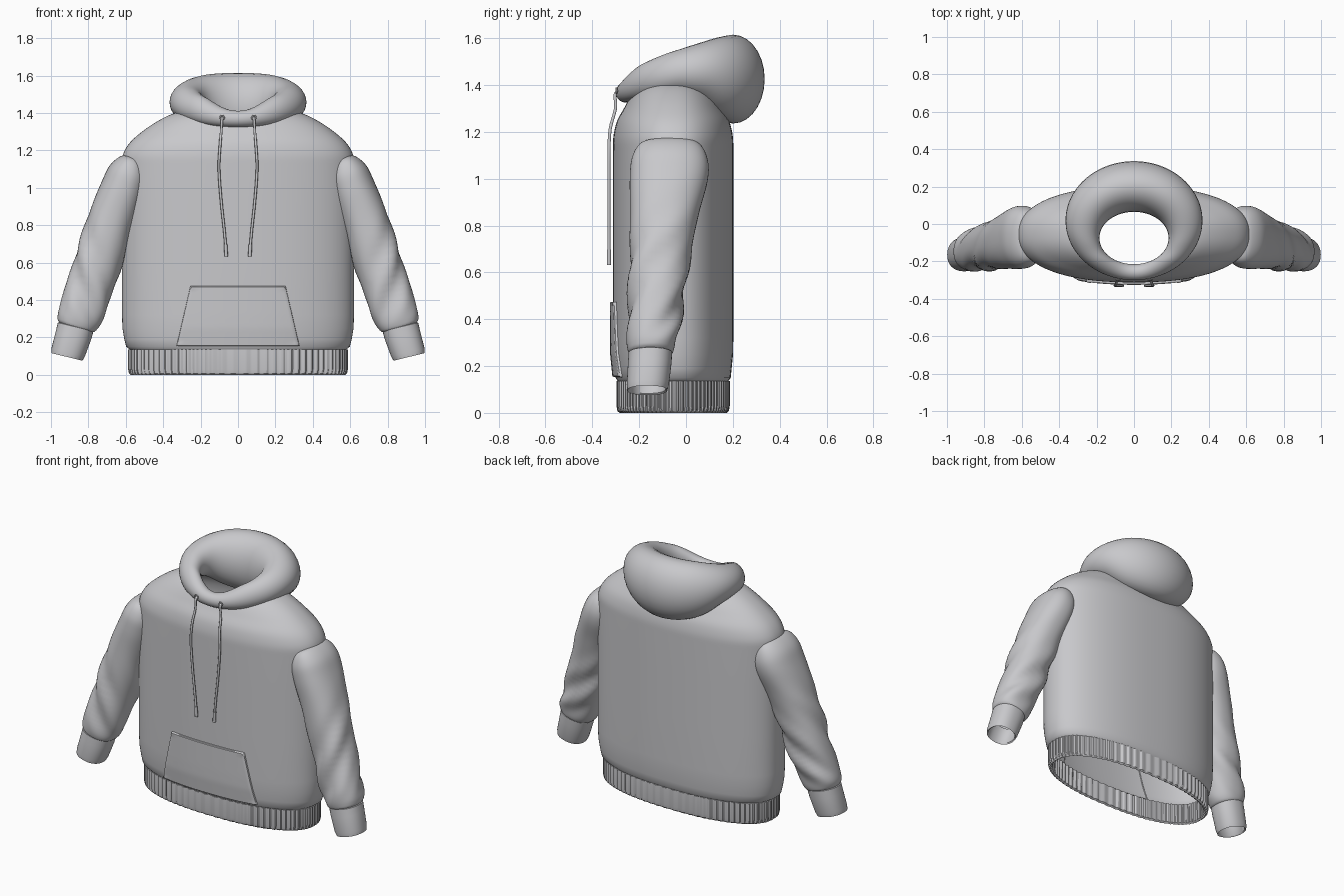
import bpy, bmesh, math
from math import sin, cos, pi
from mathutils import Vector

cube = bpy.data.objects.get("Cube")
if cube:
    bpy.data.objects.remove(cube, do_unlink=True)

fabric = bpy.data.materials.new("light_grey_fabric")
fabric.use_nodes = True
GREY = (0.58, 0.58, 0.6, 1)
fabric.diffuse_color = GREY
fabric.node_tree.nodes["Principled BSDF"].inputs["Base Color"].default_value = GREY

CY = -0.055   # depth centre of the torso
N = 2.3       # squareness of the torso section


def loft(name, rings, wrap=True, close=False, caps=False, angle=40):
    """Skin a list of point rings into one smooth object."""
    bm = bmesh.new()
    rows = [[bm.verts.new(p) for p in ring] for ring in rings]
    n = len(rows[0])
    pairs = list(zip(rows, rows[1:] + rows[:1])) if close else list(zip(rows, rows[1:]))
    for a, b in pairs:
        for i in range(n if wrap else n - 1):
            j = (i + 1) % n
            bm.faces.new((a[i], a[j], b[j], b[i]))
    if caps:
        bm.faces.new(rows[0])
        bm.faces.new(rows[-1])
    bmesh.ops.recalc_face_normals(bm, faces=bm.faces)
    mesh = bpy.data.meshes.new(name)
    bm.to_mesh(mesh)
    bm.free()
    mesh.materials.append(fabric)
    obj = bpy.data.objects.new(name, mesh)
    bpy.context.collection.objects.link(obj)
    bpy.ops.object.select_all(action="DESELECT")
    obj.select_set(True)
    bpy.context.view_layer.objects.active = obj
    bpy.ops.object.shade_smooth_by_angle(angle=math.radians(angle))
    return obj


def spline(rows, steps):
    """Catmull-Rom through rows of numbers."""
    out = []
    for k in range(len(rows) - 1):
        p = [Vector(rows[min(max(k + d, 0), len(rows) - 1)]) for d in (-1, 0, 1, 2)]
        for s in range(steps):
            t = s / steps
            out.append(p[1] + 0.5 * t * (p[2] - p[0]
                       + t * (2 * p[0] - 5 * p[1] + 4 * p[2] - p[3]
                              + t * (3 * (p[1] - p[2]) + p[3] - p[0]))))
    return out + [Vector(rows[-1])]


def lerp(x, pts):
    for (a, va), (b, vb) in zip(pts, pts[1:]):
        if x <= b:
            return va + (vb - va) * max(0, (x - a) / (b - a))
    return pts[-1][1]


def oval(t, n):
    c, s = cos(t), sin(t)
    return (math.copysign(abs(c) ** (2 / n), c), math.copysign(abs(s) ** (2 / n), s))


def torso_ring(hx, hy, z, drop=0, count=96, rib=0):
    ring = []
    for i in range(count):
        t = 2 * pi * i / count
        x, y = oval(t, N)
        r = rib if i % 4 < 2 else 0
        ring.append((x * (hx - r), CY + y * (hy - r), z - drop * sin(t) ** 2))
    return ring


# Torso: half width, half depth, height, front and back dip
lower = [(0.578, 0.236, 0.135), (0.598, 0.246, 0.15), (0.608, 0.25, 0.19),
         (0.618, 0.256, 0.25), (0.62, 0.257, 0.32)]
shoulders = [(0.62, 0.257, 1.12, 0), (0.614, 0.255, 1.18, 0), (0.575, 0.24, 1.245, 0),
             (0.5, 0.21, 1.31, 0.01), (0.42, 0.196, 1.362, 0.035),
             (0.35, 0.188, 1.395, 0.052), (0.28, 0.182, 1.412, 0.055)]
rings = [torso_ring(*r) for r in lower]
rings += [torso_ring(0.62, 0.257, z) for z in (0.6, 0.9)]
rings += [torso_ring(*r) for r in spline(shoulders, 4)]
loft("torso", rings)

# Ribbed hem band, outer wall then inner wall
hem = [(0.57, 0.228, 0.138, 0), (0.588, 0.242, 0.136, 0.006), (0.588, 0.242, 0.03, 0.006),
       (0.583, 0.238, 0.008, 0.006), (0.573, 0.229, 0, 0.004), (0.562, 0.22, 0.008, 0.006),
       (0.56, 0.218, 0.136, 0.006), (0.57, 0.228, 0.138, 0)]
loft("ribbed_hem", [torso_ring(hx, hy, z, 0, 320, rib) for hx, hy, z, rib in hem], angle=25)

# Hood: a tilted roll, slim at the front and full at the back
TOP = [(-1, 1.41), (-0.9, 1.447), (-0.74, 1.485), (-0.3, 1.53), (0.13, 1.56), (0.78, 1.605), (1, 1.615)]
BOTTOM = [(-1, 1.325), (-0.6, 1.35), (-0.1, 1.37), (0.3, 1.345), (0.7, 1.275), (1, 1.235)]
heights = []
COUNT = 96
for i in range(COUNT):
    s = sin(2 * pi * i / COUNT)
    heights.append((lerp(s, TOP), lerp(s, BOTTOM)))
for _ in range(4):   # soften the height changes
    heights = [tuple((heights[i - 1][k] + 2 * heights[i][k] + heights[(i + 1) % COUNT][k]) / 4
                     for k in (0, 1)) for i in range(COUNT)]
rings = []
for i, (top, bottom) in enumerate(heights):
    t = 2 * pi * i / COUNT
    outer = Vector((0.366 * cos(t), 0.018 + 0.318 * sin(t)))
    inner = Vector((0.185 * cos(t), -0.075 + 0.14 * sin(t)))
    ring = []
    for k in range(28):
        a = 2 * pi * k / 28
        p = (outer + inner) / 2 + (outer - inner) / 2 * cos(a)
        ring.append((p.x, p.y, (top + bottom) / 2 + (top - bottom) / 2 * sin(a)))
    rings.append(ring)
loft("hood", rings, close=True, angle=80)

# Sleeve and cuff sections: centre x, y, z, half width, half depth
SLEEVE = [(0.56, -0.07, 1.165, 0.015, 0.04), (0.565, -0.07, 1.152, 0.062, 0.12),
          (0.583, -0.07, 1.09, 0.106, 0.16), (0.613, -0.073, 1.0, 0.12, 0.167),
          (0.67, -0.092, 0.85, 0.124, 0.147), (0.735, -0.112, 0.65, 0.126, 0.128),
          (0.797, -0.13, 0.45, 0.125, 0.115), (0.845, -0.145, 0.32, 0.12, 0.106),
          (0.862, -0.15, 0.27, 0.108, 0.098), (0.868, -0.152, 0.253, 0.092, 0.088)]
CUFF = [(0.866, -0.152, 0.262, 0.085, 0.08), (0.868, -0.152, 0.256, 0.098, 0.093),
        (0.88, -0.155, 0.21, 0.097, 0.093), (0.908, -0.163, 0.12, 0.092, 0.09),
        (0.915, -0.165, 0.096, 0.086, 0.085), (0.913, -0.165, 0.102, 0.079, 0.078),
        (0.88, -0.155, 0.21, 0.084, 0.08)]


def arm_ring(row, side, tilt, fold=0.0):
    cx, cy, cz, hw, hd = row
    ring = []
    for i in range(56):
        t = 2 * pi * i / 56
        c, s = oval(t, 2.25)
        f = fold * (sin(3 * t - 24 * cz) + 0.6 * sin(5 * t - 33 * cz + 1))
        u = c * (hw + f)
        ring.append((side * (cx + u * cos(tilt)), cy + s * (hd + f), cz + u * sin(tilt)))
    return ring


for label, side in (("left", 1), ("right", -1)):
    rings = []
    for row in spline(SLEEVE, 6):
        z = row[2]
        weight = lerp(z, [(0.26, 0), (0.36, 1), (0.58, 1), (0.85, 0.1), (1, 0)])
        rings.append(arm_ring(row, side, 0.3, 0.007 * weight))
    loft(label + "_sleeve", rings, caps=False, angle=80)
    loft(label + "_cuff", [arm_ring(r, side, 0.24) for r in CUFF], angle=50)

    # Drawstring with a thicker tip
    cord = [(0.085, -0.285, 1.378), (0.086, -0.303, 1.36), (0.09, -0.301, 1.3),
            (0.097, -0.324, 1.21), (0.102, -0.329, 1.1), (0.09, -0.329, 0.93),
            (0.074, -0.329, 0.78), (0.066, -0.329, 0.69)]
    tip = [(0.066, -0.329, 0.697), (0.063, -0.329, 0.632)]
    for part, path, r in (("drawstring", spline(cord, 4), 0.007), ("drawstring_tip", tip, 0.0095)):
        loft(label + "_" + part,
             [[(side * (p[0] + r * cos(k * pi / 5)), p[1] + r * sin(k * pi / 5), p[2])
               for k in range(10)] for p in path], caps=True)

    # Eyelet where the cord leaves the hood
    bpy.ops.mesh.primitive_torus_add(location=(side * 0.085, -0.297, 1.375), rotation=(pi / 2, 0, 0),
                                     major_radius=0.011, minor_radius=0.004,
                                     major_segments=20, minor_segments=8)
    eyelet = bpy.context.object
    eyelet.name = label + "_eyelet"
    eyelet.data.materials.append(fabric)
    bpy.ops.object.shade_smooth()


# Front pocket: a padded trapezoid that hugs the torso
def front_y(x, z):
    hx = lerp(z, [(r[2], r[0]) for r in lower])
    hy = lerp(z, [(r[2], r[1]) for r in lower])
    return CY - hy * (1 - abs(x / hx) ** N) ** (1 / N)


EDGE = [0, 0.004, 0.015, 0.035, 0.06]
PAD = [-0.006, 0.009, 0.015, 0.016, 0.013]
inside = [0.06 + 0.88 * k / 16 for k in range(1, 16)]
steps = EDGE + inside + [1 - e for e in reversed(EDGE)]
rim = list(zip(EDGE, PAD))
rows = []
for v in steps:
    z = 0.153 + 0.322 * v
    half = 0.33 - 0.075 * v
    row = []
    for u in steps:
        x = half * (2 * u - 1)
        pad = min(lerp(min(u, 1 - u), rim), lerp(min(v, 1 - v), rim))
        row.append((x, front_y(x, z) - pad, z))
    rows.append(row)
loft("front_pocket", rows, wrap=False, angle=35)
